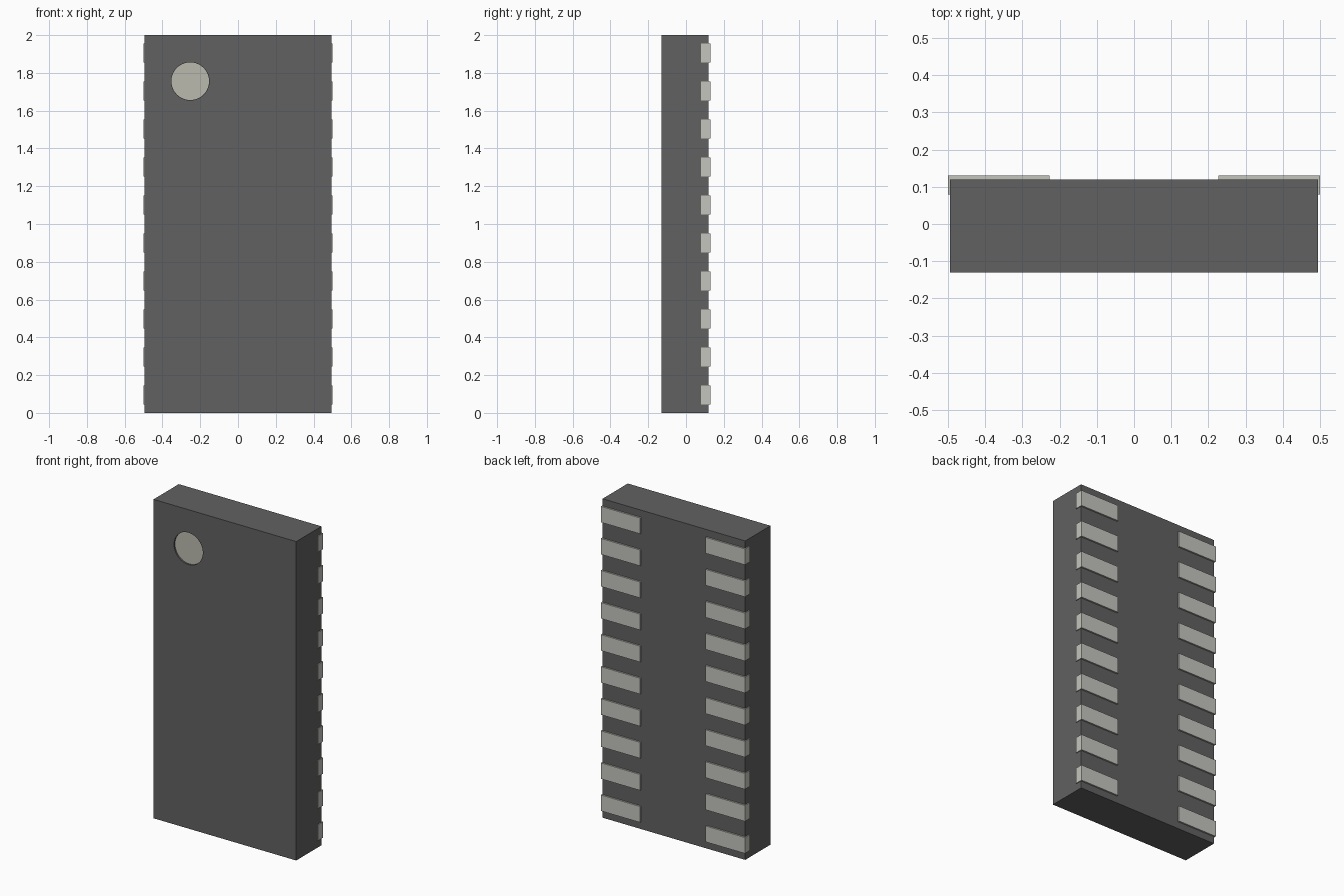
import bpy
import bmesh
from mathutils import Matrix

if "Cube" in bpy.data.objects:
    bpy.data.objects.remove(bpy.data.objects["Cube"])


def material(name, color):
    mat = bpy.data.materials.new(name)
    mat.diffuse_color = (*color, 1)
    mat.use_nodes = True
    mat.node_tree.nodes["Principled BSDF"].inputs["Base Color"].default_value = mat.diffuse_color
    return mat


dark = material("dark_plastic", (0.12, 0.12, 0.12))
metal = material("pale_metal", (0.56, 0.56, 0.52))
paint = material("pale_marker", (0.50, 0.49, 0.43))


def finish(bm, name, mat):
    bmesh.ops.recalc_face_normals(bm, faces=bm.faces)
    mesh = bpy.data.meshes.new(name)
    bm.to_mesh(mesh)
    bm.free()
    ob = bpy.data.objects.new(name, mesh)
    bpy.context.collection.objects.link(ob)
    if mat:
        mesh.materials.append(mat)
    return ob


def box(name, lo, hi, mat):
    bm = bmesh.new()
    size = [b - a for a, b in zip(lo, hi)]
    mid = [(a + b) / 2 for a, b in zip(lo, hi)]
    bmesh.ops.create_cube(bm, size=1, matrix=Matrix.Translation(mid) @ Matrix.Diagonal((*size, 1)))
    return finish(bm, name, mat)


def disc(name, y0, y1, radius, mat):
    bm = bmesh.new()
    place = Matrix.Translation((-0.253, (y0 + y1) / 2, 1.756)) @ Matrix.Rotation(1.5707963, 4, 'X')
    bmesh.ops.create_cone(bm, cap_ends=True, segments=64, radius1=radius, radius2=radius,
                          depth=y1 - y0, matrix=place)
    return finish(bm, name, mat)


# Package body with a shallow round recess in the front
body = box("package_body", (-0.495, -0.13, 0), (0.495, 0.12, 2), dark)
cutter = disc("recess_cutter", -0.2, -0.12, 0.1, None)
cutter.hide_render = True
cutter.hide_viewport = True
cutter.display_type = 'WIRE'
cut = body.modifiers.new("recess", 'BOOLEAN')
cut.operation = 'DIFFERENCE'
cut.solver = 'EXACT'
cut.object = cutter

# Pale orientation dot on the recess floor
dot = disc("orientation_dot", -0.121, -0.117, 0.0995, paint)
bpy.context.view_layer.objects.active = dot
dot.select_set(True)
bpy.ops.object.shade_smooth_by_angle()

# Contact pads: a column of ten, mirrored to the other edge
pads = box("contact_pads", (0.227, 0.08, 0.045), (0.5, 0.13, 0.145), metal)
column = pads.modifiers.new("column", 'ARRAY')
column.count = 10
column.use_relative_offset = False
column.use_constant_offset = True
column.constant_offset_displace = (0, 0, 0.2011)
pads.modifiers.new("other_edge", 'MIRROR')
